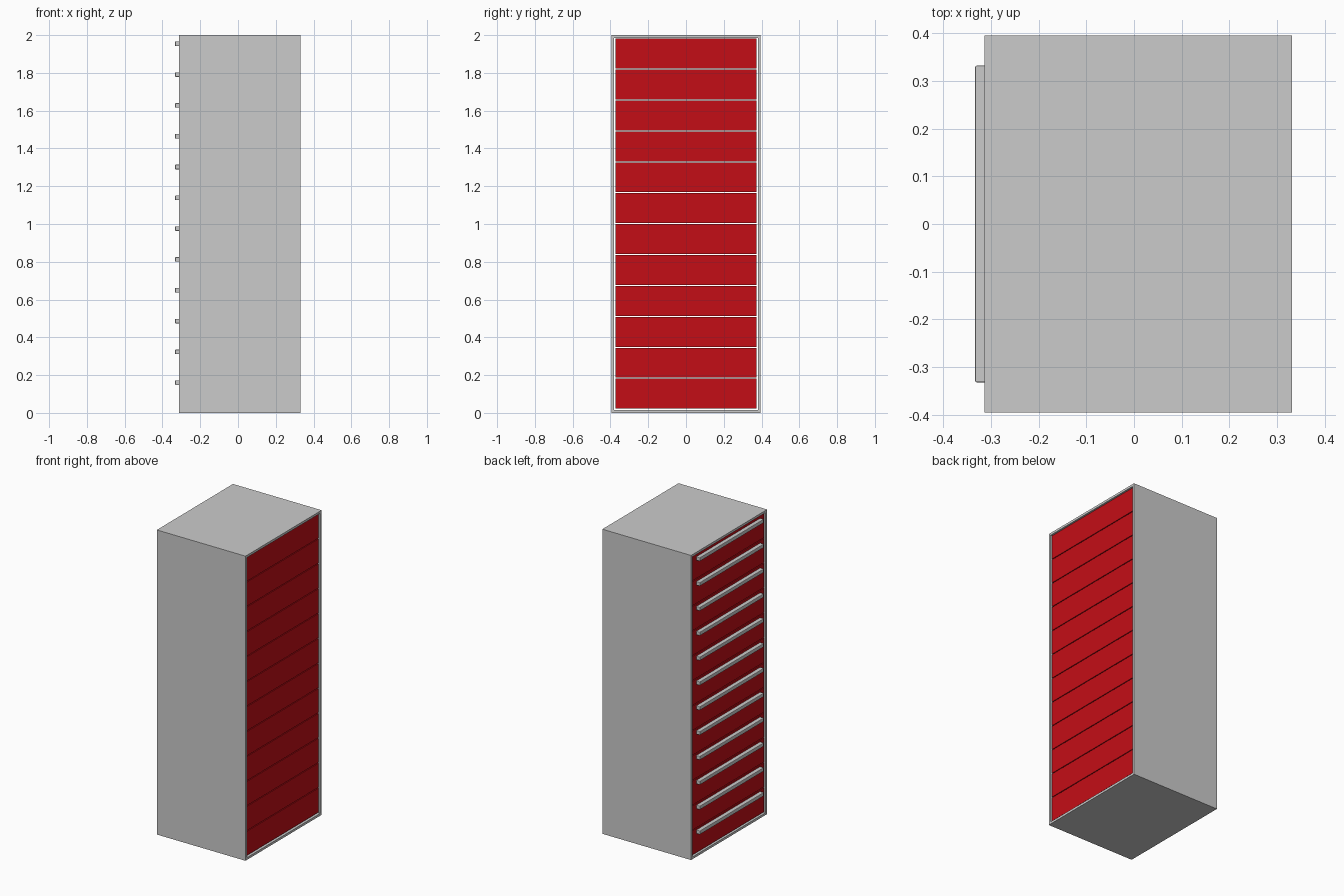
import bpy

if "Cube" in bpy.data.objects:
    bpy.data.objects.remove(bpy.data.objects["Cube"])

X0, X1, Y, H, T = -0.313, 0.331, 0.395, 2.0, 0.015   # shell extents and wall thickness
N = 12
BOTTOM, TOP, GAP = 0.02, 1.984, 0.005
PITCH = (TOP - BOTTOM) / N

red = bpy.data.materials.new("drawer_red")
red.diffuse_color = (0.55, 0.004, 0.008, 1)
red.use_nodes = True
red.node_tree.nodes["Principled BSDF"].inputs["Base Color"].default_value = red.diffuse_color


def box(name, lo, hi, mat=None, bevel=0):
    bpy.ops.mesh.primitive_cube_add(size=1, location=[(a + b) / 2 for a, b in zip(lo, hi)])
    o = bpy.context.object
    o.name = name
    o.scale = [b - a for a, b in zip(lo, hi)]
    bpy.ops.object.transform_apply(location=False, rotation=False, scale=True)
    if mat:
        o.data.materials.append(mat)
    if bevel:
        m = o.modifiers.new("bevel", 'BEVEL')
        m.width, m.segments = bevel, 2
    return o


# Cabinet shell: a rectangular tube open along x
outline = [(-Y, 0), (Y, 0), (Y, H), (-Y, H)]
inner = [(-Y + T, T), (Y - T, T), (Y - T, H - T), (-Y + T, H - T)]
verts = [(x, y, z) for x in (X0, X1) for ring in (outline, inner) for y, z in ring]
faces = []
for i in range(4):
    j = (i + 1) % 4
    faces += [(i, i + 4, j + 4, j), (i + 8, j + 8, j + 12, i + 12),
              (i, j, j + 8, i + 8), (i + 4, i + 12, j + 12, j + 4)]
mesh = bpy.data.meshes.new("cabinet_shell")
mesh.from_pydata(verts, [], faces)
bpy.context.collection.objects.link(bpy.data.objects.new("cabinet_shell", mesh))

# Stacked drawers, each with a long bar handle near its top edge
for i in range(N):
    z = BOTTOM + i * PITCH
    box(f"drawer_{i + 1}", (X0 + 0.006, -0.373, z + GAP / 2),
        (X1 - 0.008, 0.373, z + PITCH - GAP / 2), red)
    hz = 0.16 + i * 0.1631
    box(f"handle_{i + 1}", (-0.333, -0.332, hz - 0.012),
        (X0 + 0.007, 0.332, hz + 0.012), bevel=0.003)
